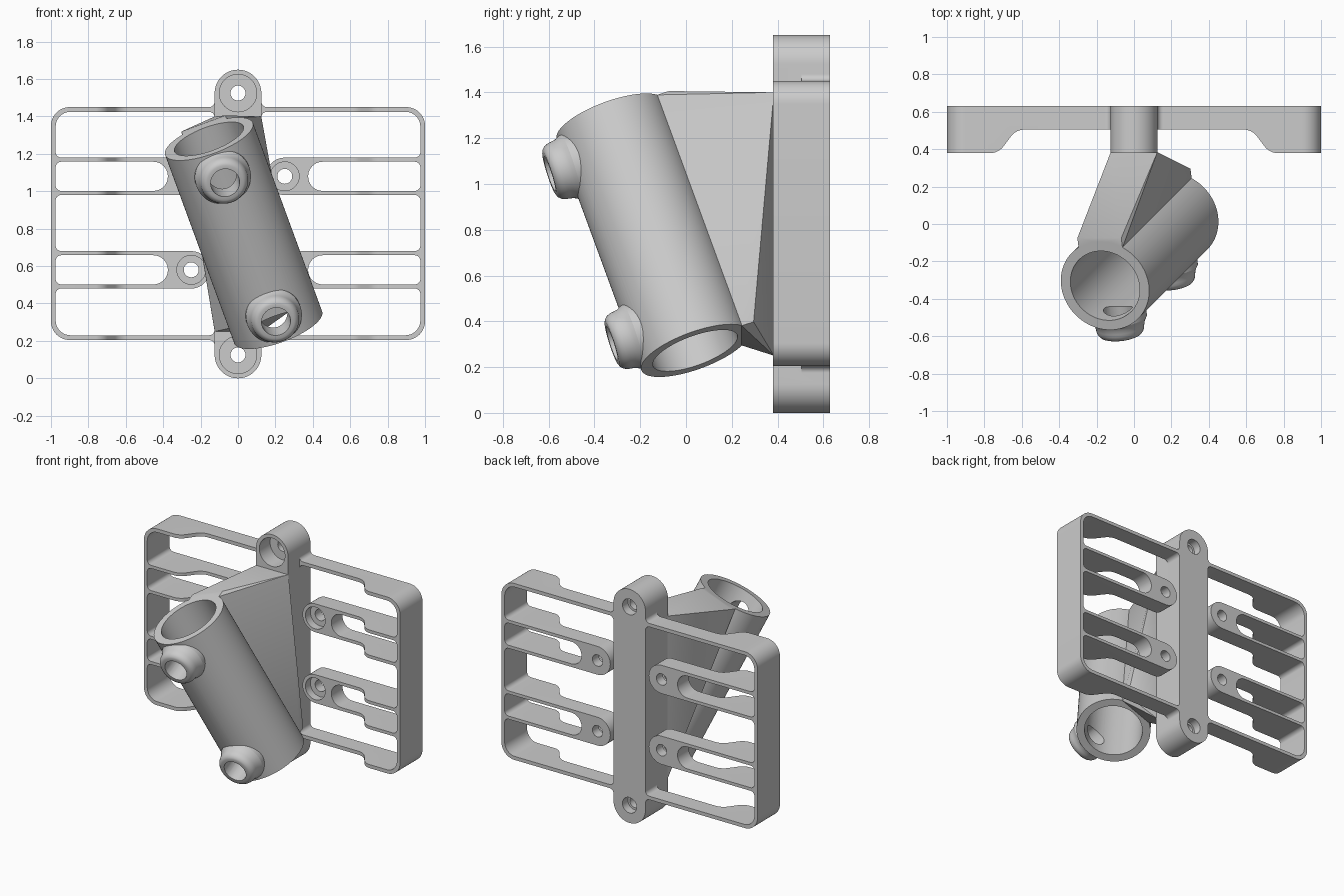
import bpy, bmesh, math
from mathutils import Vector, Matrix

if "Cube" in bpy.data.objects:
    bpy.data.objects.remove(bpy.data.objects["Cube"])


def make(name, bm):
    bmesh.ops.recalc_face_normals(bm, faces=bm.faces)
    me = bpy.data.meshes.new(name)
    bm.to_mesh(me)
    bm.free()
    ob = bpy.data.objects.new(name, me)
    bpy.context.collection.objects.link(ob)
    return ob


def rounded(corners, n=8):
    """2D outline from (x, y, radius) corners, with filleted corners."""
    out = []
    for i, (x, y, r) in enumerate(corners):
        p = Vector((x, y))
        if r == 0:
            out.append(p)
            continue
        a = (Vector(corners[i - 1][:2]) - p).normalized()
        b = (Vector(corners[(i + 1) % len(corners)][:2]) - p).normalized()
        half = a.angle(b) / 2
        c = p + (a + b).normalized() * r / math.sin(half)
        t0 = p + a * r / math.tan(half) - c
        t1 = p + b * r / math.tan(half) - c
        sweep = math.atan2(t0.x * t1.y - t0.y * t1.x, t0.dot(t1))
        for k in range(n + 1):
            out.append(c + Matrix.Rotation(sweep * k / n, 2) @ t0)
    return out


def extrude(name, loops, to3d, vec):
    """Solid from 2D loops (first is the outline, the others are holes)."""
    bm = bmesh.new()
    edges = []
    for loop in loops:
        vs = [bm.verts.new(to3d(p)) for p in loop]
        edges += [bm.edges.new((vs[i - 1], vs[i])) for i in range(len(vs))]
    bmesh.ops.triangle_fill(bm, edges=edges, use_beauty=True,
                            normal=Vector(vec).normalized())
    geo = bmesh.ops.extrude_face_region(bm, geom=bm.faces[:])["geom"]
    bmesh.ops.translate(bm, vec=vec,
                        verts=[g for g in geo if isinstance(g, bmesh.types.BMVert)])
    return make(name, bm)


def cylinder(name, r, p0, p1, seg=48):
    p0, p1 = Vector(p0), Vector(p1)
    bm = bmesh.new()
    rot = Vector((0, 0, 1)).rotation_difference(p1 - p0).to_matrix().to_4x4()
    bmesh.ops.create_cone(bm, cap_ends=True, segments=seg, radius1=r, radius2=r,
                          depth=(p1 - p0).length,
                          matrix=Matrix.Translation((p0 + p1) / 2) @ rot)
    return make(name, bm)


def boolean(ob, other, op):
    mod = ob.modifiers.new("bool", "BOOLEAN")
    mod.operation, mod.object, mod.solver = op, other, "EXACT"
    dg = bpy.context.evaluated_depsgraph_get()
    me = bpy.data.meshes.new_from_object(ob.evaluated_get(dg))
    ob.modifiers.clear()
    ob.data = me
    bpy.data.objects.remove(other)


def smooth(ob):
    bpy.ops.object.select_all(action="DESELECT")
    ob.select_set(True)
    bpy.context.view_layer.objects.active = ob
    bpy.ops.object.shade_smooth_by_angle(angle=math.radians(30))


Y0, Y1, YM = 0.38, 0.63, 0.505
BOLT_Z = (0.58, 1.08)

# mounting plate: spine and side frames as one outline
right = [(0.125, 0, 0.1249), (0.125, 0.205, 0.03), (1, 0.205, 0.1),
         (1, 1.45, 0.1), (0.125, 1.45, 0.03), (0.125, 1.65, 0.1249)]
outline = right + [(-x, z, r) for x, z, r in reversed(right)]
loops = [rounded(outline, 12)]

# window around two round-ended tabs, plus a slot in each tab
window = [(0.125, 0.23, 0.03), (0.975, 0.23, 0.08)]
for z in BOLT_Z:
    window += [(0.975, z - 0.1, 0.03), (0.15, z - 0.1, 0.0999),
               (0.15, z + 0.1, 0.0999), (0.975, z + 0.1, 0.03)]
window += [(0.975, 1.425, 0.08), (0.125, 1.425, 0.03)]
slots = [[(0.375, z - 0.078, 0.0779), (0.975, z - 0.078, 0.03),
          (0.975, z + 0.078, 0.03), (0.375, z + 0.078, 0.0779)] for z in BOLT_Z]
for hole in [window] + slots:
    for s in (1, -1):
        loops.append(rounded([(s * x, z, r) for x, z, r in hole], 10))
plate = extrude("mounting_plate", loops, lambda p: (p.x, Y0, p.y), (0, Y1 - Y0, 0))

# front relief that thins the bars near the spine
relief = [(0.125, 0.3, 0), (0.125, YM, 0), (0.63, YM, 0.09),
          (0.725, 0.379, 0.09), (0.8, 0.379, 0), (0.8, 0.3, 0)]
for s in (1, -1):
    cut = extrude("relief_cutter", [rounded([(s * x, y, r) for x, y, r in relief])],
                  lambda p: (p.x, p.y, 0.1), (0, 0, 1.45))
    boolean(plate, cut, "DIFFERENCE")

# counterbored screw holes: x, z, bore radius, bore depth
screws = [(0, z, 0.1, 0.5) for z in (0.125, 1.525)]
screws += [(s * 0.25, z, 0.077, 0.56) for s in (1, -1) for z in BOLT_Z]
for x, z, r, y in screws:
    boolean(plate, cylinder("hole_cutter", 0.04, (x, 0.3, z), (x, 0.7, z), 32), "DIFFERENCE")
    boolean(plate, cylinder("bore_cutter", r, (x, 0.3, z), (x, y, z)), "DIFFERENCE")
    if x == 0:
        boolean(plate, cylinder("back_cutter", 0.055, (x, 0.57, z), (x, 0.7, z), 32), "DIFFERENCE")
smooth(plate)

# tilted tube frame: local z along the tube, local y towards the plate
top, bottom = Vector((-0.155, -0.33, 1.28)), Vector((0.215, 0.04, 0.272))
up = (top - bottom).normalized()
length = (top - bottom).length
back = (Vector((0, 1, 0)) - up * up.y).normalized()
side = back.cross(up)
tube = cylinder("socket_tube", 0.25, bottom, top, 96)

# web: hull between the spine and a strip on the back of the tube
bm = bmesh.new()
for end in (top, bottom):
    for w in (-0.125, 0.125):
        for h in (0.215, 0.27):
            bm.verts.new(end + side * w + back * h)
for x in (-0.1245, 0.1245):
    for z in (0.25, 1.4):
        bm.verts.new((x, Y0 + 0.004, z))
hull = bmesh.ops.convex_hull(bm, input=bm.verts[:])
loose = [v for v in bm.verts if not v.link_faces]
bmesh.ops.delete(bm, geom=loose, context="VERTS")
boolean(tube, make("web", bm), "UNION")

# screw bosses on the front of the tube
profile = [(0, 0.13), (0.15, 0.13), (0.15, 0.235), (0.141, 0.25), (0.134, 0.265),
           (0.13, 0.285), (0.128, 0.3), (0.121, 0.316), (0.11, 0.328),
           (0.098, 0.333), (0, 0.333)]
places = [top - up * 0.15, bottom + up * 0.15]
turn = Matrix((side, up, -back)).transposed().to_4x4()
for c in places:
    bm = bmesh.new()
    vs = [bm.verts.new((r, 0, h)) for r, h in profile]
    es = [bm.edges.new(pair) for pair in zip(vs, vs[1:])]
    bmesh.ops.spin(bm, geom=vs + es, cent=(0, 0, 0), axis=(0, 0, 1),
                   angle=2 * math.pi, steps=48)
    bmesh.ops.remove_doubles(bm, verts=bm.verts, dist=1e-5)
    bmesh.ops.transform(bm, matrix=Matrix.Translation(c) @ turn, verts=bm.verts)
    boolean(tube, make("boss", bm), "UNION")

# tube bore and boss holes
boolean(tube, cylinder("bore_cutter", 0.196, bottom - up * 0.05, top + up * 0.05, 96), "DIFFERENCE")
for c in places:
    boolean(tube, cylinder("hole_cutter", 0.078, c, c - back * 0.4, 40), "DIFFERENCE")
smooth(tube)
